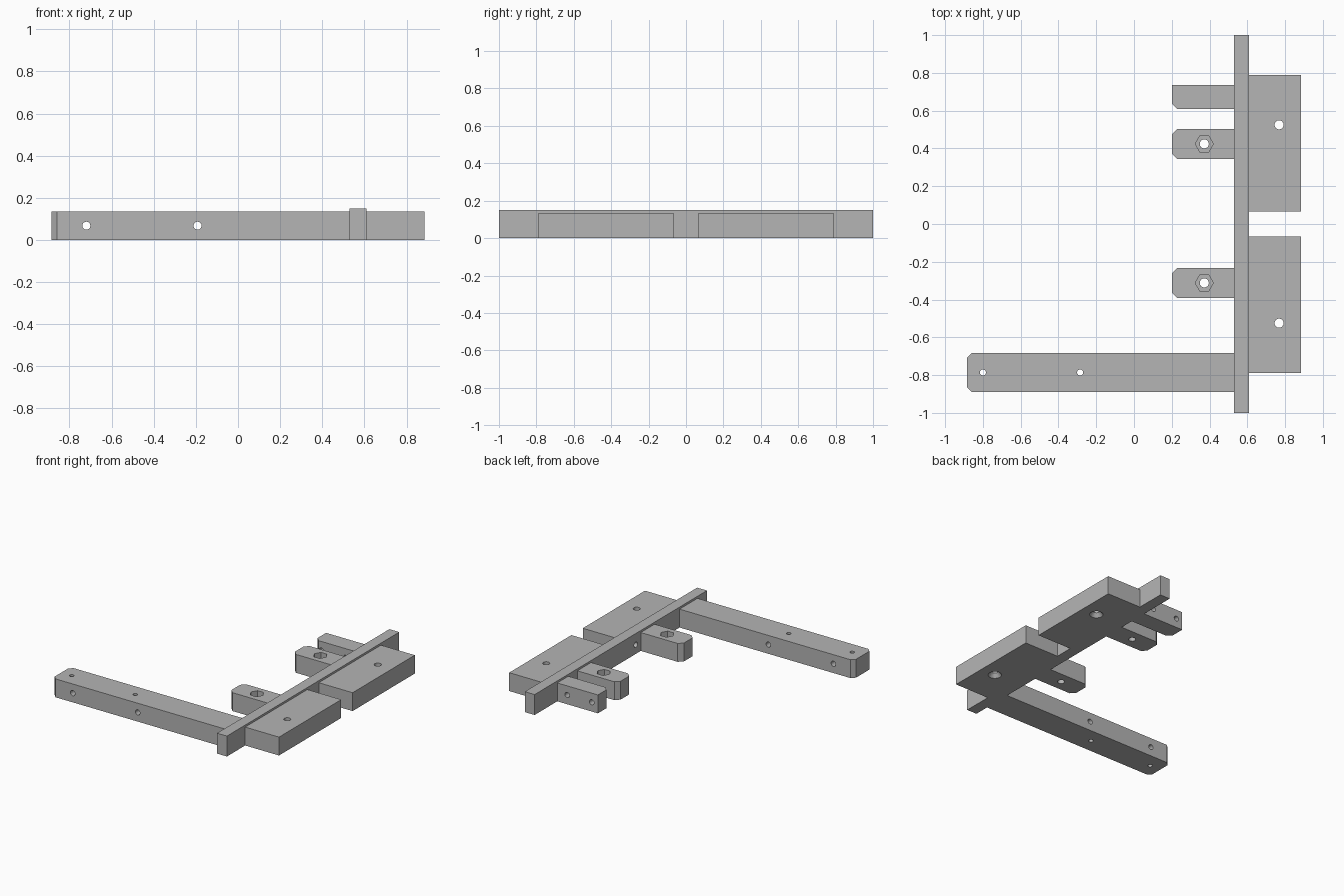
import bpy
import bmesh
from math import cos, sin, pi
from mathutils import Matrix

cube = bpy.data.objects.get("Cube")
if cube:
    bpy.data.objects.remove(cube)

GREY = (0.46, 0.46, 0.46, 1.0)
grey = bpy.data.materials.new("plain grey")
grey.use_nodes = True
grey.diffuse_color = GREY
grey.node_tree.nodes["Principled BSDF"].inputs["Base Color"].default_value = GREY

HEIGHT = 0.135      # plates and arms
MID = HEIGHT / 2    # height of the sideways holes
X_BACK, X_FRONT = 0.53, 0.61  # two faces of the cross bar


def loft(name, lower, upper, z0, z1, matrix=Matrix()):
    """Closed solid between two outlines of equal point count."""
    bm = bmesh.new()
    bottom = [bm.verts.new((x, y, z0)) for x, y in lower]
    top = [bm.verts.new((x, y, z1)) for x, y in upper]
    bm.faces.new(bottom[::-1])
    bm.faces.new(top)
    n = len(bottom)
    for i in range(n):
        j = (i + 1) % n
        bm.faces.new((bottom[i], bottom[j], top[j], top[i]))
    bmesh.ops.transform(bm, matrix=matrix, verts=bm.verts)
    bmesh.ops.recalc_face_normals(bm, faces=bm.faces)
    mesh = bpy.data.meshes.new(name)
    bm.to_mesh(mesh)
    bm.free()
    mesh.materials.append(grey)
    obj = bpy.data.objects.new(name, mesh)
    bpy.context.collection.objects.link(obj)
    return obj


def block(name, x0, x1, y0, y1, height, front_cut=0.0, back_cut=0.0):
    """Block whose two corners at x0 can be cut off."""
    outline = [(x1, y0), (x1, y1)]
    outline += [(x0 + back_cut, y1), (x0, y1 - back_cut)] if back_cut else [(x0, y1)]
    outline += [(x0, y0 + front_cut), (x0 + front_cut, y0)] if front_cut else [(x0, y0)]
    return loft(name, outline, outline, 0, height)


def ring(radius, sides):
    return [(radius * cos(2 * pi * i / sides), radius * sin(2 * pi * i / sides))
            for i in range(sides)]


def drill(part, centre, radius, z0, z1, axis="Z", sides=24, end_radius=None):
    """Cut a round, hexagonal or conical hole along an axis."""
    turn = {"Z": Matrix(), "Y": Matrix.Rotation(pi / 2, 4, "X"),
            "X": Matrix.Rotation(pi / 2, 4, "Y")}[axis]
    cutter = loft("cutter", ring(radius, sides), ring(end_radius or radius, sides),
                  z0, z1, Matrix.Translation(centre) @ turn)
    cutter.hide_render = True
    mod = part.modifiers.new("hole", "BOOLEAN")
    mod.operation = "DIFFERENCE"
    mod.solver = "EXACT"
    mod.object = cutter
    bpy.context.view_layer.objects.active = part
    bpy.ops.object.modifier_apply(modifier=mod.name)
    bpy.data.objects.remove(cutter)


parts = []

# Cross bar with a small sideways hole
bar = block("cross_bar", X_BACK, X_FRONT, -1, 1, 0.15)
drill(bar, (X_BACK, -0.175, MID), 0.02, -0.05, 0.06, "X")
parts.append(bar)

# Two mounting plates with holes countersunk from below
for side, label in ((-1, "front"), (1, "back")):
    y0, y1 = sorted((side * 0.066, side * 0.788))
    plate = block(label + "_mounting_plate", X_FRONT, 0.885, y0, y1, HEIGHT)
    spot = (0.768, side * 0.525, 0)
    drill(plate, spot, 0.024, -0.1, 0.3)
    drill(plate, spot, 0.048, -0.004, 0.03, end_radius=0.022)
    parts.append(plate)

# Long arm drilled both downwards and sideways
arm = block("long_arm", -0.885, X_BACK, -0.89, -0.682, HEIGHT, 0.026, 0.026)
for x in (-0.8, -0.285):
    drill(arm, (x, -0.786, 0), 0.016, -0.1, 0.3)
for x in (-0.72, -0.192):
    drill(arm, (x, -0.786, MID), 0.019, -0.3, 0.3, "Y")
parts.append(arm)

# Two short arms with hexagonal nut pockets
for y, label in ((-0.312, "front"), (0.424, "back")):
    tab = block(label + "_nut_arm", 0.2, X_BACK, y - 0.08, y + 0.08, HEIGHT, 0.03, 0.03)
    drill(tab, (0.372, y, 0), 0.024, -0.1, 0.3)
    drill(tab, (0.372, y, 0), 0.048, HEIGHT - 0.055, 0.3, sides=6)
    parts.append(tab)

# Rear arm with two sideways holes and one cut corner
rear = block("rear_arm", 0.2, X_BACK, 0.608, 0.737, HEIGHT, front_cut=0.03)
for x in (0.25, 0.45):
    drill(rear, (x, 0.67, MID), 0.019, -0.3, 0.3, "Y")
parts.append(rear)

# Round hole walls, crisp edges elsewhere
bpy.ops.object.select_all(action="DESELECT")
for part in parts:
    part.select_set(True)
bpy.context.view_layer.objects.active = parts[0]
bpy.ops.object.shade_smooth_by_angle(angle=pi / 6)
